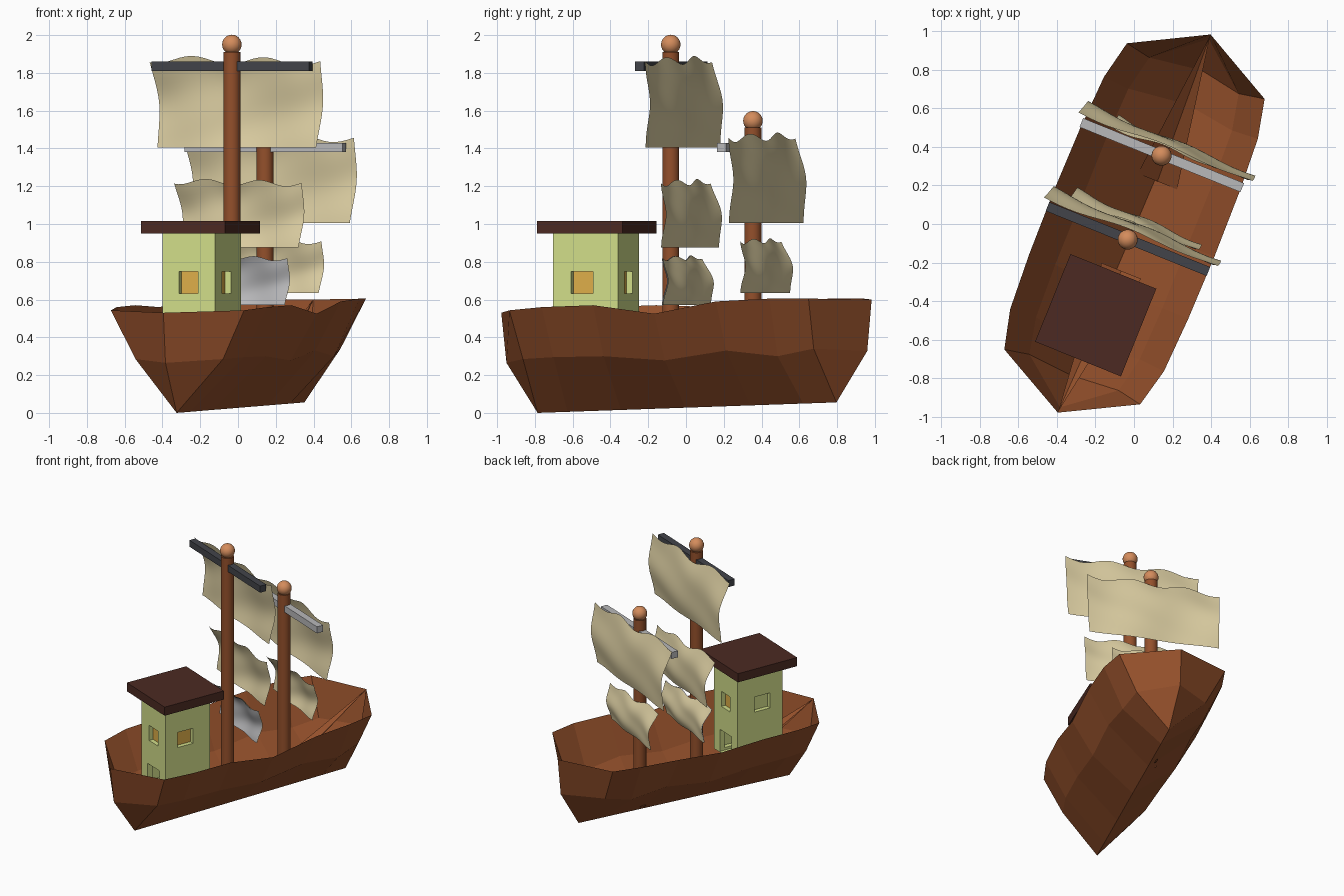
import bpy, bmesh, math
from mathutils import Matrix, Vector

if "Cube" in bpy.data.objects:
    bpy.data.objects.remove(bpy.data.objects["Cube"])

# The ship is built along +y (bow) and then turned on its vertical axis
TURN = Matrix.Rotation(math.radians(-22), 4, 'Z')


def material(name, hexcode):
    m = bpy.data.materials.new(name)
    rgb = [int(hexcode[i:i + 2], 16) / 255 for i in (0, 2, 4)]
    lin = [c / 12.92 if c < 0.04045 else ((c + 0.055) / 1.055) ** 2.4 for c in rgb]
    m.diffuse_color = (*lin, 1)
    m.use_nodes = True
    m.node_tree.nodes["Principled BSDF"].inputs["Base Color"].default_value = m.diffuse_color
    return m


WOOD = material("brown_wood", "94502B")
ROOF = material("dark_roof", "4C2A22")
GREEN = material("pale_green", "D2DE8A")
AMBER = material("amber_glass", "DEAE4A")
CLOTH = material("sail_cloth", "DCCEA2")
GREY = material("light_grey", "B8B8BA")
DARK = material("dark_grey", "42444A")
BALL = material("copper_ball", "D48C5C")


def add(name, bm, mat, smooth=False):
    bm.transform(TURN)
    for f in bm.faces:
        f.smooth = smooth
    me = bpy.data.meshes.new(name)
    bm.to_mesh(me)
    bm.free()
    me.materials.append(mat)
    ob = bpy.data.objects.new(name, me)
    bpy.context.collection.objects.link(ob)
    return ob


def box(name, mat, center, size):
    bm = bmesh.new()
    bmesh.ops.create_cube(bm, size=1,
                          matrix=Matrix.Translation(center) @ Matrix.Diagonal((*size, 1)))
    return add(name, bm, mat)


# Hull: open shell from stations of
# (rim y, rim half width, rim z, middle y, middle half width, middle z)
stations = [
    (-1.055, 0, .53, -1.025, 0, .265),
    (-.855, .38, .543, -.83, .25, .285),
    (-.65, .43, .56, -.64, .29, .295),
    (-.35, .445, .57, -.35, .30, .30),
    (0, .45, .56, 0, .30, .278),
    (.35, .445, .59, .35, .30, .33),
    (.65, .43, .605, .64, .29, .30),
    (.855, .385, .605, .83, .25, .34),
    (1.06, 0, .60, 1.035, 0, .328),
]


def keel(y):
    y = max(-.85, min(.87, y * 1.06))
    return (.01 + .02 * y, y, .0275 + .0323 * y)


bm = bmesh.new()
for side in (-1, 1):
    # the right rim dips lower amidships
    rows = [(keel(my), (side * mw, my, mz),
             (side * rw, ry, rz - (.035 if side > 0 and ry == 0 else 0)))
            for ry, rw, rz, my, mw, mz in stations]
    for a, b in zip(rows, rows[1:]):
        for k in (0, 1):
            pts = list(dict.fromkeys([a[k], b[k], b[k + 1], a[k + 1]]))
            bm.faces.new([bm.verts.new(p) for p in pts])
bmesh.ops.remove_doubles(bm, verts=bm.verts, dist=.0005)
bmesh.ops.recalc_face_normals(bm, faces=bm.faces)
add("hull", bm, WOOD)

# Inner planks fanning from the bow and stern tips down to the bottom
for name, tip, y in (("bow", (0, 1.055, .595), .25), ("stern", (0, -1.05, .525), -.25)):
    bm = bmesh.new()
    base = [(u, y, .045 + .86 * abs(u)) for u in (-.08, .03, .14)]
    for p, q in zip(base, base[1:]):
        tri = (tip, p, q) if y > 0 else (tip, q, p)
        bm.faces.new([bm.verts.new(c) for c in tri])
    add(name + "_inner_planks", bm, WOOD)

# Cabin: hollow box with window and door openings
CY, A, B = -.513, .15, .185
cabin = box("cabin", GREEN, (0, CY, .612), (2 * A, 2 * B, .676))
cutters = [
    box("cut_inside", GREEN, (0, CY, .60), (2 * A - .08, 2 * B - .08, .60)),
    box("cut_end_windows", GREEN, (0, CY, .69), (.11, 1, .115)),
    box("cut_side_windows", GREEN, (0, CY - .02, .69), (1, .125, .115)),
    box("cut_doors", GREEN, (0, CY, .365), (.15, 1, .17)),
]
for c in cutters:
    c.hide_render = True
    mod = cabin.modifiers.new(c.name, 'BOOLEAN')
    mod.operation = 'DIFFERENCE'
    mod.solver = 'EXACT'
    mod.object = c
dg = bpy.context.evaluated_depsgraph_get()
cut_mesh = bpy.data.meshes.new_from_object(cabin.evaluated_get(dg))
cabin.modifiers.clear()
cabin.data = cut_mesh
for c in cutters:
    bpy.data.objects.remove(c)

# Window panes and roof
for s, end, flank in ((-1, "front", "left"), (1, "back", "right")):
    box(end + "_window", AMBER, (0, CY + s * (B - .036), .69), (.112, .006, .117))
    box(flank + "_window", AMBER if s > 0 else GREEN,
        (s * (A - .036), CY - .02, .69), (.006, .127, .117))
box("cabin_roof", ROOF, (-.007, CY, .982), (.48, .49, .066))


# Masts with ball tops and square spars
def mast(name, y, top, ball_z, spar_z, spar_mat):
    bm = bmesh.new()
    low = .085
    bmesh.ops.create_cone(bm, cap_ends=True, segments=24, radius1=.045, radius2=.045,
                          depth=top - low,
                          matrix=Matrix.Translation((0, y, (top + low) / 2)))
    ob = add(name + "_mast", bm, WOOD, True)
    bpy.context.view_layer.objects.active = ob
    ob.select_set(True)
    bpy.ops.object.shade_smooth_by_angle()
    ob.select_set(False)
    bm = bmesh.new()
    bmesh.ops.create_uvsphere(bm, u_segments=24, v_segments=12, radius=.052,
                              matrix=Matrix.Translation((0, y, ball_z)))
    add(name + "_ball", bm, BALL, True)
    box(name + "_spar", spar_mat, (0, y + .003, spar_z), (.90, .05, .05))


mast("main", -.087, 1.91, 1.95, 1.835, DARK)
mast("fore", .382, 1.51, 1.546, 1.405, GREY)


# Sails: thin wavy sheets, bulging towards the bow between top and bottom edge
def sail(name, y, half, z0, z1, mat=CLOTH):
    nu, nv = 28, 16
    h = z1 - z0
    bm = bmesh.new()
    grid = []
    for j in range(nv + 1):
        t = j / nv
        bulge = math.sin(math.pi * t)
        row = []
        for i in range(nu + 1):
            s = 2 * i / nu - 1
            x = half * (s * (.955 + .045 * t) + .03 * bulge)
            dy = .025 * (1 - t) + .032 * bulge - .016 * s * (1 - t * t)
            dy += .009 * math.sin(5 * s + 2 * t) + .005 * math.sin(9 * t - 3 * s)
            z = z0 + h * t + .045 * h * t * t * (math.sin(7.5 * s + 5.3) - .4 * s)
            row.append(bm.verts.new((x, y + dy, z)))
        grid.append(row)
    for a, b in zip(grid, grid[1:]):
        for i in range(nu):
            bm.faces.new((a[i], a[i + 1], b[i + 1], b[i]))
    add(name, bm, mat, True)


sail("main_top_sail", -.043, .485, 1.405, 1.865)
sail("main_middle_sail", -.002, .362, .875, 1.22)
sail("main_lower_sail", -.02, .288, .572, .82)
sail("main_lower_sail_front", -.026, .288, .572, .82, GREY)
sail("fore_top_sail", .433, .485, 1.005, 1.46)
sail("fore_lower_sail", .427, .302, .635, .91)
